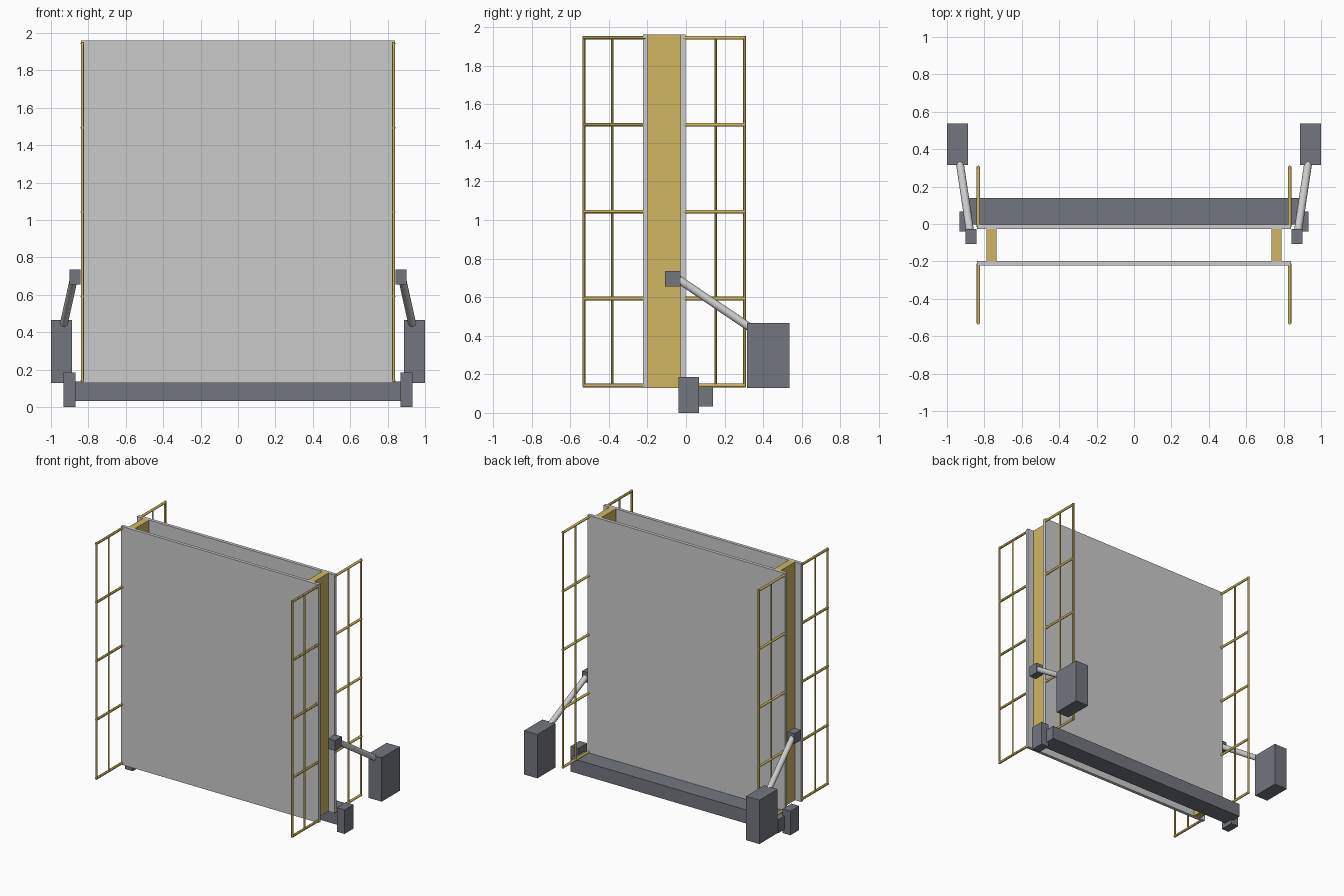
import bpy
from mathutils import Vector

if "Cube" in bpy.data.objects:
    bpy.data.objects.remove(bpy.data.objects["Cube"])


def material(name, color):
    m = bpy.data.materials.new(name)
    m.diffuse_color = color
    m.use_nodes = True
    m.node_tree.nodes["Principled BSDF"].inputs["Base Color"].default_value = m.diffuse_color
    return m


YELLOW = material("yellow_paint", (0.62, 0.47, 0.12, 1))
DARK = material("dark_steel", (0.17, 0.18, 0.21, 1))


def finish(ob, name, mat):
    ob.name = name
    if mat:
        ob.data.materials.append(mat)
    return ob


def box(name, lo, hi, mat=None):
    lo, hi = Vector(lo), Vector(hi)
    bpy.ops.mesh.primitive_cube_add(size=1, location=(lo + hi) / 2)
    ob = bpy.context.object
    ob.scale = hi - lo
    bpy.ops.object.transform_apply(location=False, rotation=False, scale=True)
    return finish(ob, name, mat)


def rod(name, a, b, radius, sides=12, mat=None):
    a, b = Vector(a), Vector(b)
    d = b - a
    bpy.ops.mesh.primitive_cylinder_add(vertices=sides, radius=radius, depth=d.length,
                                        location=(a + b) / 2,
                                        rotation=d.to_track_quat('Z', 'Y').to_euler())
    bpy.ops.object.shade_smooth_by_angle()
    return finish(bpy.context.object, name, mat)


def side_box(name, s, x, y, z, mat):
    xs = sorted((s * x[0], s * x[1]))
    return box(name, (xs[0], y[0], z[0]), (xs[1], y[1], z[1]), mat)


# Two large flat panels
box("front_panel", (-0.84, -0.223, 0.13), (0.84, -0.198, 1.96))
box("back_panel", (-0.84, -0.028, 0.13), (0.84, -0.002, 1.96))

# Lower cross beam
box("cross_beam", (-0.885, -0.002, 0.032), (0.885, 0.14, 0.136), DARK)

for s, side in ((-1, "left"), (1, "right")):
    # Upright spacers between the panels
    side_box(side + "_spacer", s, (0.735, 0.788), (-0.199, -0.027), (0.13, 1.96), YELLOW)

    # Hinge foot, bracket, actuator box and strut
    side_box(side + "_foot", s, (0.868, 0.933), (-0.04, 0.067), (0, 0.185), DARK)
    side_box(side + "_bracket", s, (0.842, 0.902), (-0.108, -0.028), (0.655, 0.735), DARK)
    side_box(side + "_actuator", s, (0.887, 1.0), (0.315, 0.537), (0.13, 0.467), DARK)
    rod(side + "_strut", (s * 0.875, -0.05, 0.70), (s * 0.931, 0.325, 0.447), 0.021, 24)

    # Guard rail grids projecting from each panel
    for face, start, d in (("front", -0.21, -1), ("back", -0.015, 1)):
        outer, inner = (-0.529, -0.381) if d < 0 else (0.304, 0.153)
        x = s * 0.832
        for i in range(5):
            z = 0.142 + i * 0.4505
            rod(f"{side}_{face}_rung_{i}", (x, start, z), (x, outer + d * 0.004, z),
                0.0095, 12, YELLOW)
        rod(f"{side}_{face}_outer_rail", (x, outer, 0.134), (x, outer, 1.953),
            0.008, 12, YELLOW)
        rod(f"{side}_{face}_inner_rail", (x, inner, 0.142), (x, inner, 1.944),
            0.0065, 12, YELLOW)
